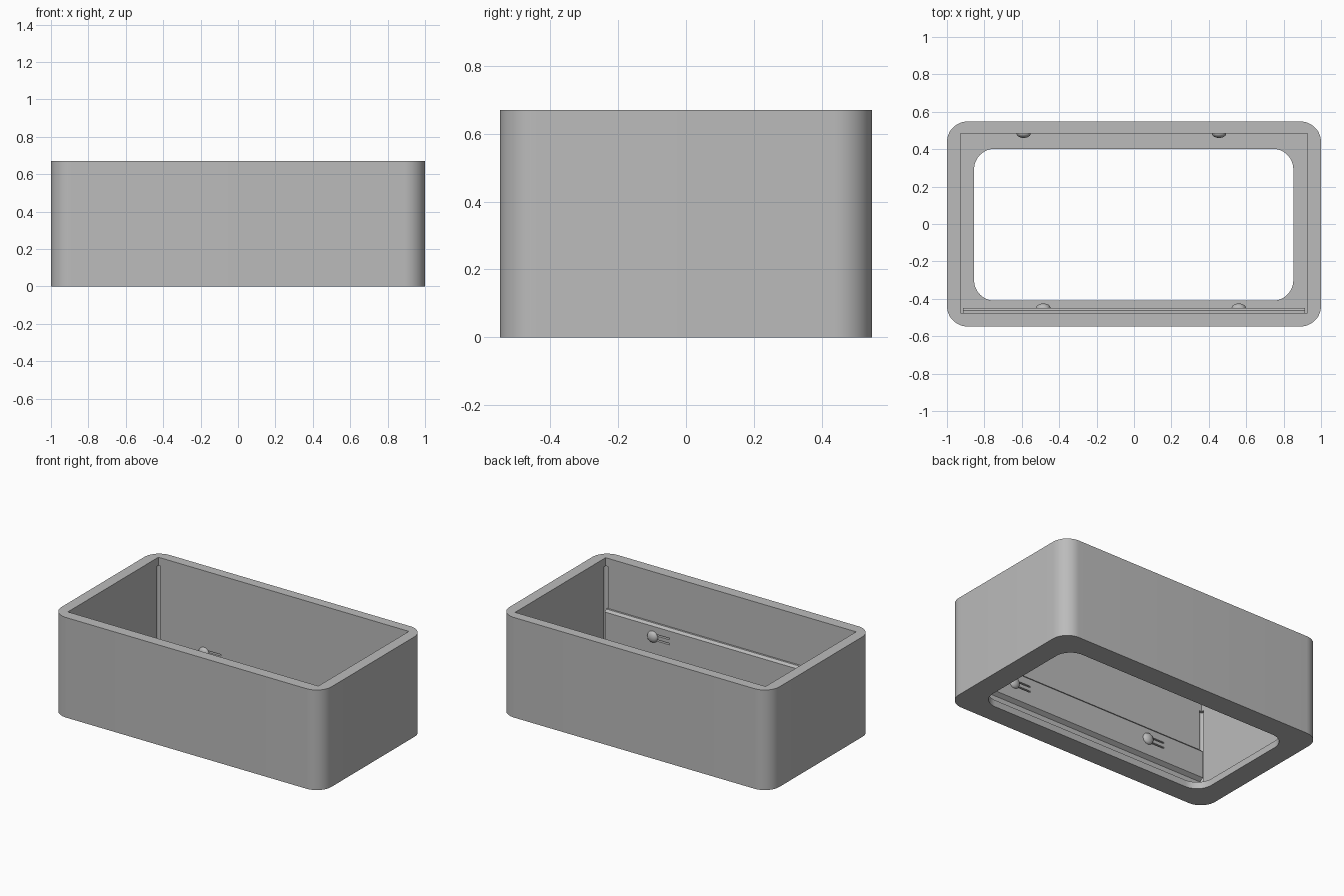
import bpy
import bmesh
import math
from mathutils import Matrix, Vector

cube = bpy.data.objects.get("Cube")
if cube:
    bpy.data.objects.remove(cube, do_unlink=True)

grey = bpy.data.materials.new("plain grey")
grey.use_nodes = True
colour = (0.5, 0.5, 0.5, 1)
grey.diffuse_color = colour
grey.node_tree.nodes["Principled BSDF"].inputs["Base Color"].default_value = colour

HEIGHT, FLOOR = 0.67, 0.045
INNER_X, INNER_FRONT, INNER_BACK = 0.928, -0.475, 0.483


def finish(name, bm):
    mesh = bpy.data.meshes.new(name)
    bmesh.ops.recalc_face_normals(bm, faces=bm.faces)
    bm.to_mesh(mesh)
    bm.free()
    mesh.materials.append(grey)
    obj = bpy.data.objects.new(name, mesh)
    bpy.context.collection.objects.link(obj)
    return obj


def block(name, low, high, radius=0):
    """Box between two corners, with optional rounded upright edges."""
    low, high = Vector(low), Vector(high)
    bm = bmesh.new()
    bmesh.ops.create_cube(bm, size=1)
    for v in bm.verts:
        v.co = (low + high) / 2 + v.co * (high - low)
    if radius:
        upright = [e for e in bm.edges
                   if abs(e.verts[0].co.z - e.verts[1].co.z) > 0.01]
        bmesh.ops.bevel(bm, geom=upright, offset=radius, segments=12,
                        profile=0.5, affect='EDGES')
    return finish(name, bm)


def cylinder(name, x, y, bottom, top, radius):
    bm = bmesh.new()
    bmesh.ops.create_cone(bm, cap_ends=True, segments=24, radius1=radius,
                          radius2=radius, depth=top - bottom)
    bmesh.ops.translate(bm, verts=bm.verts, vec=(x, y, (bottom + top) / 2))
    return finish(name, bm)


def cut(target, cutter):
    cutter.hide_render = True
    mod = target.modifiers.new("cut", 'BOOLEAN')
    mod.operation, mod.solver, mod.object = 'DIFFERENCE', 'EXACT', cutter
    activate(target)
    bpy.ops.object.modifier_apply(modifier=mod.name)
    bpy.data.objects.remove(cutter, do_unlink=True)


def activate(obj):
    bpy.ops.object.select_all(action='DESELECT')
    obj.select_set(True)
    bpy.context.view_layer.objects.active = obj


def smooth(obj):
    activate(obj)
    bpy.ops.object.shade_smooth_by_angle(angle=math.radians(30))


# Open case with a thin floor and a large rounded window in it
case = block("case", (-1, -0.548, 0), (1, 0.548, HEIGHT), 0.11)
cut(case, block("cavity", (-INNER_X, INNER_FRONT, FLOOR),
                (INNER_X, INNER_BACK, HEIGHT + 0.1)))
cut(case, block("window", (-0.855, -0.41, -0.1), (0.852, 0.402, 0.2), 0.11))

# Upright relief grooves hidden below the rim in the inner corners
for x in (-INNER_X, INNER_X):
    for y in (INNER_FRONT, INNER_BACK):
        cut(case, cylinder("groove", x, y, FLOOR, 0.615, 0.016))

# Thickened lower strip on the inside of the front wall
outline = [(-0.48, 0.12), (-0.448, 0.14), (-0.448, 0.32), (-0.462, 0.335), (-0.48, 0.335)]
bm = bmesh.new()
ends = [[bm.verts.new((x, y, z)) for y, z in outline] for x in (-0.915, 0.915)]
for ring in ends:
    bm.faces.new(ring)
for i in range(len(outline)):
    j = (i + 1) % len(outline)
    bm.faces.new((ends[0][i], ends[0][j], ends[1][j], ends[1][i]))
strip = finish("front_strip", bm)


def snap(name, wall, x, y, z, inward):
    """Domed stud with a pair of slits that free a tongue beside it."""
    for side in (-1, 1):
        level = z + side * 0.017
        a, b = sorted((x, x - inward * 0.125))
        cut(wall, block("slit", (a, y - 0.024, level - 0.005),
                        (b, y + 0.024, level + 0.005)))
    bm = bmesh.new()
    bmesh.ops.create_uvsphere(bm, u_segments=24, v_segments=12, radius=0.038)
    bmesh.ops.bisect_plane(bm, geom=bm.verts[:] + bm.edges[:] + bm.faces[:],
                           plane_co=(0, 0, 0), plane_no=(0, 0, 1), clear_inner=True)
    bmesh.ops.scale(bm, verts=bm.verts, vec=(1, 1, 0.6))
    turn = Matrix.Rotation(-inward * math.pi / 2, 4, 'X')
    bmesh.ops.transform(bm, verts=bm.verts,
                        matrix=Matrix.Translation((x, y, z)) @ turn)
    smooth(finish(name, bm))


# Snap studs: two on the front strip, two lower on the back wall
for label, front_x, back_x in (("right", -0.485, -0.59), ("left", 0.56, 0.455)):
    snap("front_stud_" + label, strip, front_x, -0.448, 0.25, 1)
    snap("back_stud_" + label, case, back_x, INNER_BACK, 0.12, -1)

smooth(case)
smooth(strip)
